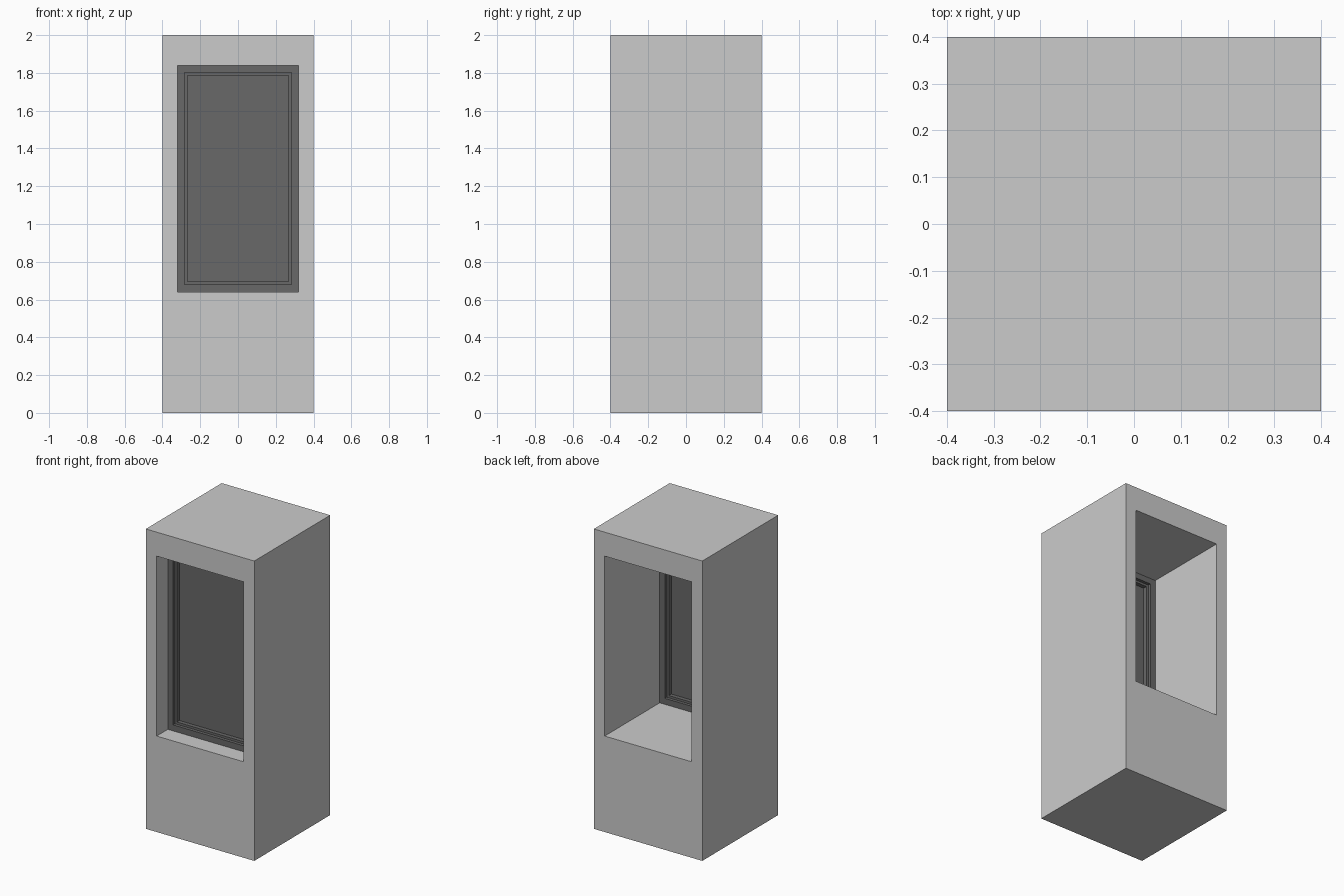
import bpy
import bmesh

cube = bpy.data.objects.get("Cube")
if cube:
    bpy.data.objects.remove(cube, do_unlink=True)


def material(name, value):
    mat = bpy.data.materials.new(name)
    mat.use_nodes = True
    colour = (value, value, value, 1)
    mat.diffuse_color = colour
    mat.node_tree.nodes["Principled BSDF"].inputs["Base Color"].default_value = colour
    return mat


def finish(name, bm, mat):
    bmesh.ops.recalc_face_normals(bm, faces=bm.faces)
    mesh = bpy.data.meshes.new(name)
    bm.to_mesh(mesh)
    bm.free()
    mesh.materials.append(mat)
    obj = bpy.data.objects.new(name, mesh)
    bpy.context.collection.objects.link(obj)
    return obj


def rect_loop(bm, rect, y):
    half, low, high = rect
    corners = ((-half, low), (half, low), (half, high), (-half, high))
    return [bm.verts.new((x, y, z)) for x, z in corners]


def rect_ring(name, outer, inner, front, back, mat):
    """Rectangular surround, with a rectangular hole running front to back."""
    bm = bmesh.new()
    loops = [rect_loop(bm, outer, front), rect_loop(bm, inner, front),
             rect_loop(bm, inner, back), rect_loop(bm, outer, back)]
    for a, b in zip(loops, loops[1:] + loops[:1]):
        for i in range(4):
            j = (i + 1) % 4
            bm.faces.new((a[i], a[j], b[j], b[i]))
    return finish(name, bm, mat)


def panel(name, rect, front, back, mat):
    bm = bmesh.new()
    face = bm.faces.new(rect_loop(bm, rect, front))
    grown = bmesh.ops.extrude_face_region(bm, geom=[face], use_keep_orig=True)
    for v in grown["geom"]:
        if isinstance(v, bmesh.types.BMVert):
            v.co.y = back
    return finish(name, bm, mat)


wall_grey = material("wall grey", 0.6)
window_grey = material("dark window grey", 0.14)

# Rectangles: half width, bottom, top
block = (0.4, 0, 2)
opening = (0.32, 0.64, 1.84)
sash_outer = (0.282, 0.68, 1.802)
pane_edge = (0.267, 0.695, 1.787)

# Wall block with the opening through it
rect_ring("wall", block, opening, -0.4, 0.4, wall_grey)

# Window set near the front of the opening
rect_ring("window_frame", opening, sash_outer, -0.283, -0.18, window_grey)
rect_ring("window_sash", sash_outer, pane_edge, -0.262, -0.2, window_grey)
panel("window_pane", pane_edge, -0.235, -0.227, window_grey)
